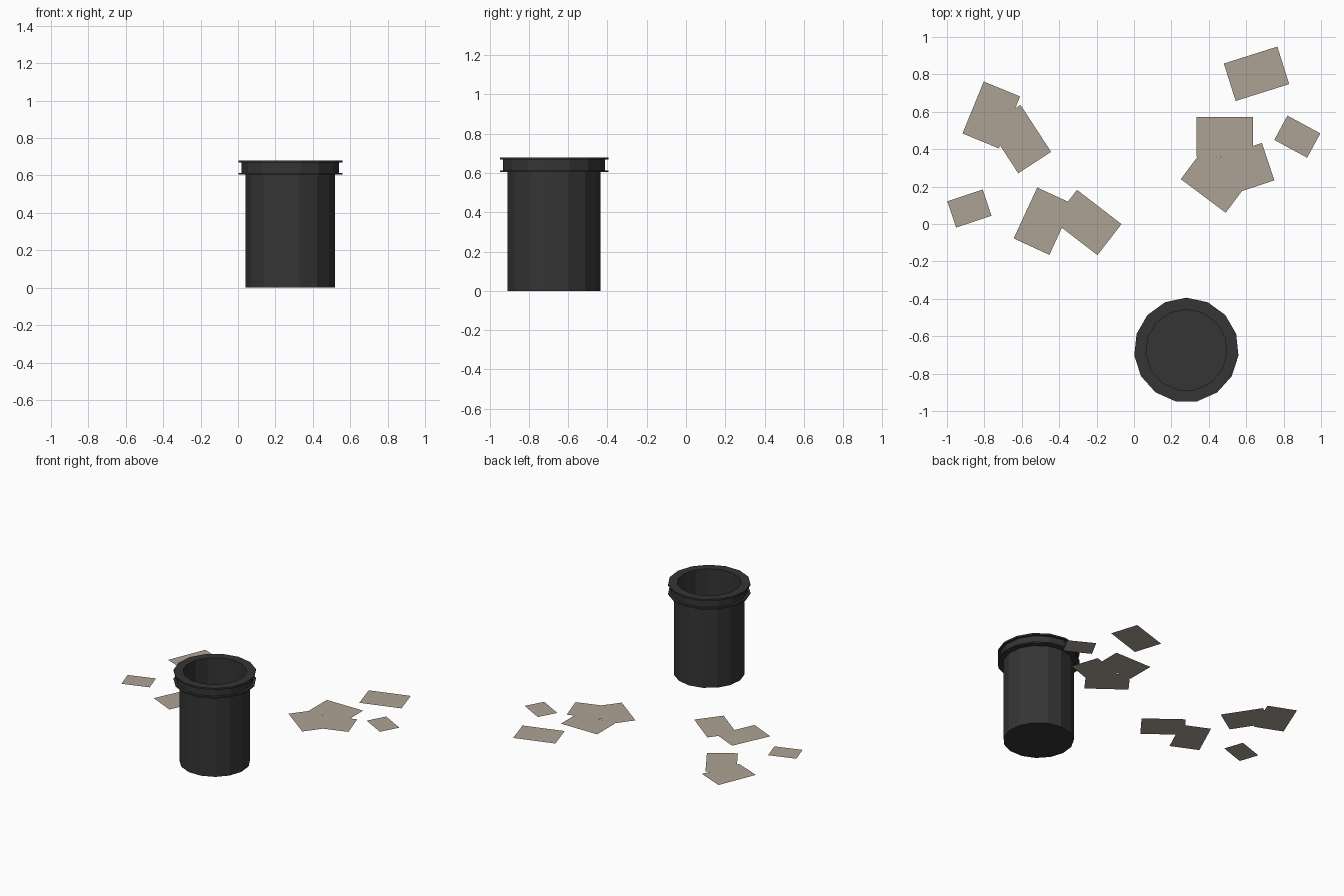
import bpy, bmesh, math
from mathutils import Matrix, Vector

if "Cube" in bpy.data.objects:
    bpy.data.objects.remove(bpy.data.objects["Cube"])


def material(name, rgb):
    m = bpy.data.materials.new(name)
    m.diffuse_color = (*rgb, 1)
    m.use_nodes = True
    m.node_tree.nodes["Principled BSDF"].inputs["Base Color"].default_value = m.diffuse_color
    return m


def finish(bm, name, mat):
    me = bpy.data.meshes.new(name)
    bm.to_mesh(me)
    bm.free()
    me.materials.append(mat)
    ob = bpy.data.objects.new(name, me)
    bpy.context.collection.objects.link(ob)
    return ob


black = material("black_plastic", (0.035, 0.035, 0.035))
paper = material("grey_beige_paper", (0.42, 0.365, 0.30))

# Open bin: one 15-sided lathe profile (radius, height), outside then inside
SIDES = 15
profile = [(0.24, 0.0), (0.24, 0.604), (0.28, 0.604), (0.28, 0.614), (0.262, 0.614),
           (0.262, 0.668), (0.28, 0.668), (0.28, 0.68), (0.217, 0.68), (0.217, 0.02)]
bm = bmesh.new()
rings = []
for r, z in profile:
    ring = []
    for i in range(SIDES):
        a = math.pi / 2 + i * math.tau / SIDES
        ring.append(bm.verts.new((r * math.cos(a), r * math.sin(a), z)))
    rings.append(ring)
for lo, hi in zip(rings, rings[1:]):
    for i in range(SIDES):
        j = (i + 1) % SIDES
        bm.faces.new((lo[i], lo[j], hi[j], hi[i]))
bm.faces.new(rings[0][::-1])   # underside
bm.faces.new(rings[-1])        # inside floor
bin_ob = finish(bm, "waste_bin", black)
bin_ob.location = (0.28, -0.674, 0)

# Loose paper sheets lying flat: centre x, centre y, turn in degrees
LARGE, SMALL = (0.30, 0.21), (0.20, 0.148)
sheets = [
    (LARGE, -0.763, 0.583, 67.7), (LARGE, -0.613, 0.454, -56.9),
    (LARGE, -0.485, 0.015, 65.2), (LARGE, -0.250, 0.008, -37.6),
    (LARGE, 0.485, 0.467, 0.0), (LARGE, 0.433, 0.234, -36.9),
    (LARGE, 0.575, 0.286, 18.5), (LARGE, 0.655, 0.803, 17.5),
    (SMALL, -0.880, 0.083, 18.5), (SMALL, 0.873, 0.467, -28.5),
]
for n, ((w, h), x, y, turn) in enumerate(sheets):
    bm = bmesh.new()
    bmesh.ops.create_grid(bm, x_segments=1, y_segments=1, size=0.5,
                          matrix=Matrix.Diagonal(Vector((w, h, 1, 1))))
    ob = finish(bm, f"paper_sheet_{n + 1}", paper)
    ob.location = (x, y, 0.001 + 0.0005 * n)
    ob.rotation_euler.z = math.radians(turn)
